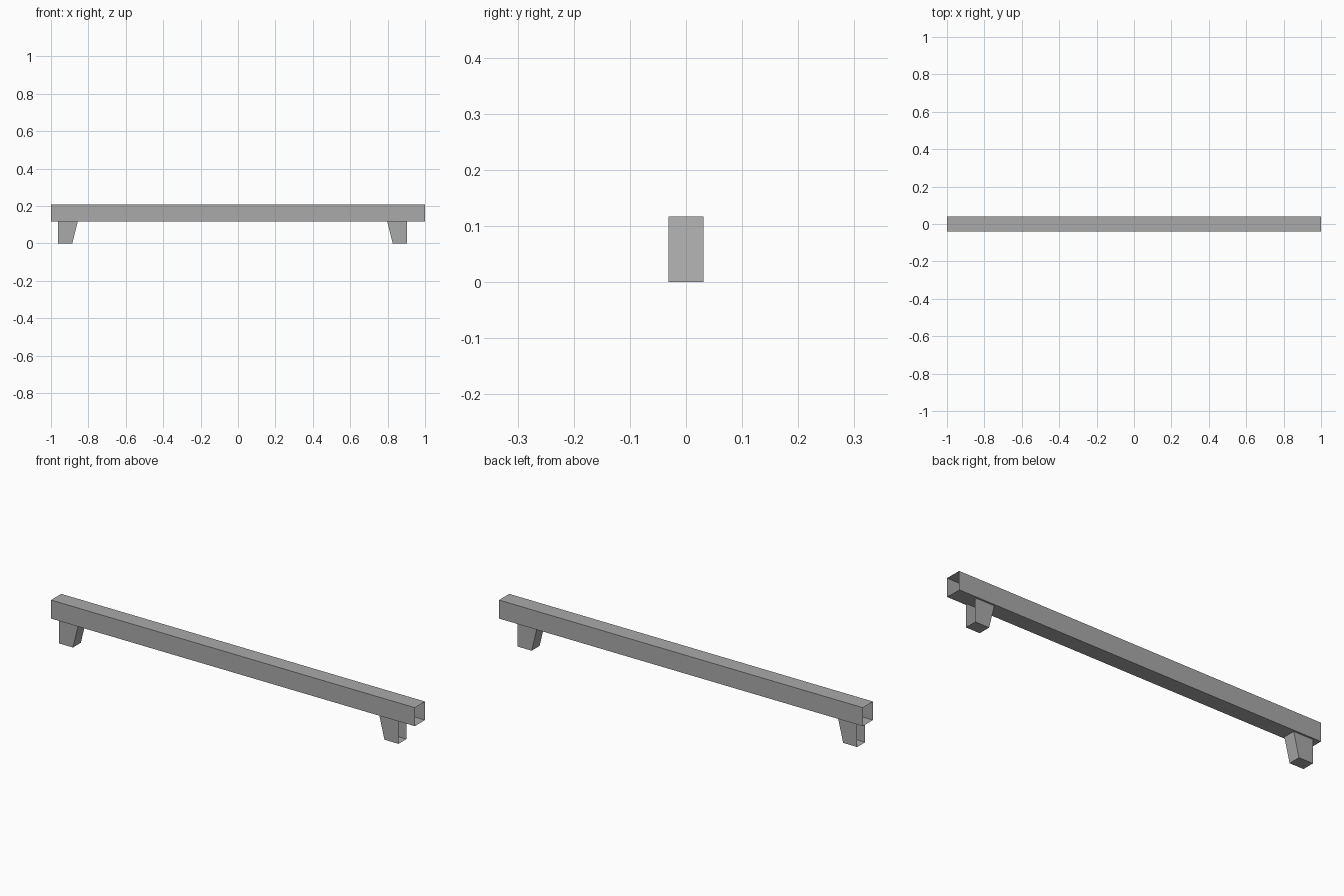
import bpy
import bmesh

cube = bpy.data.objects.get("Cube")
if cube:
    bpy.data.objects.remove(cube, do_unlink=True)

grey = bpy.data.materials.new("plain grey")
grey.use_nodes = True
colour = (0.4, 0.4, 0.4, 1.0)
grey.diffuse_color = colour
grey.node_tree.nodes["Principled BSDF"].inputs["Base Color"].default_value = colour

BEAM_BOTTOM, BEAM_TOP = 0.117, 0.209


def prism(name, profile, half_depth, open_side):
    """Extrude an x-z profile along y, leaving out faces picked by open_side."""
    bm = bmesh.new()
    front = bm.faces.new([bm.verts.new((x, -half_depth, z)) for x, z in profile])
    result = bmesh.ops.extrude_face_region(bm, geom=[front], use_keep_orig=True)
    moved = [v for v in result["geom"] if isinstance(v, bmesh.types.BMVert)]
    bmesh.ops.translate(bm, verts=moved, vec=(0, 2 * half_depth, 0))
    bmesh.ops.recalc_face_normals(bm, faces=bm.faces)
    bm.normal_update()
    unwanted = [f for f in bm.faces if open_side(f.normal)]
    bmesh.ops.delete(bm, geom=unwanted, context="FACES")
    mesh = bpy.data.meshes.new(name)
    bm.to_mesh(mesh)
    bm.free()
    mesh.materials.append(grey)
    obj = bpy.data.objects.new(name, mesh)
    bpy.context.collection.objects.link(obj)


# Long hollow beam, open at both ends
prism("beam",
      [(-1, BEAM_BOTTOM), (1, BEAM_BOTTOM), (1, BEAM_TOP), (-1, BEAM_TOP)],
      0.04, lambda n: abs(n.x) > 0.9)

# Tapered legs, open on their outer side and where they meet the beam
for name, outer_x, inward in (("right_leg", -0.963, 1), ("left_leg", 0.904, -1)):
    prism(name,
          [(outer_x, 0), (outer_x + inward * 0.077, 0),
           (outer_x + inward * 0.106, BEAM_BOTTOM), (outer_x, BEAM_BOTTOM)],
          0.031, lambda n: n.x * inward < -0.99 or n.z > 0.9)
